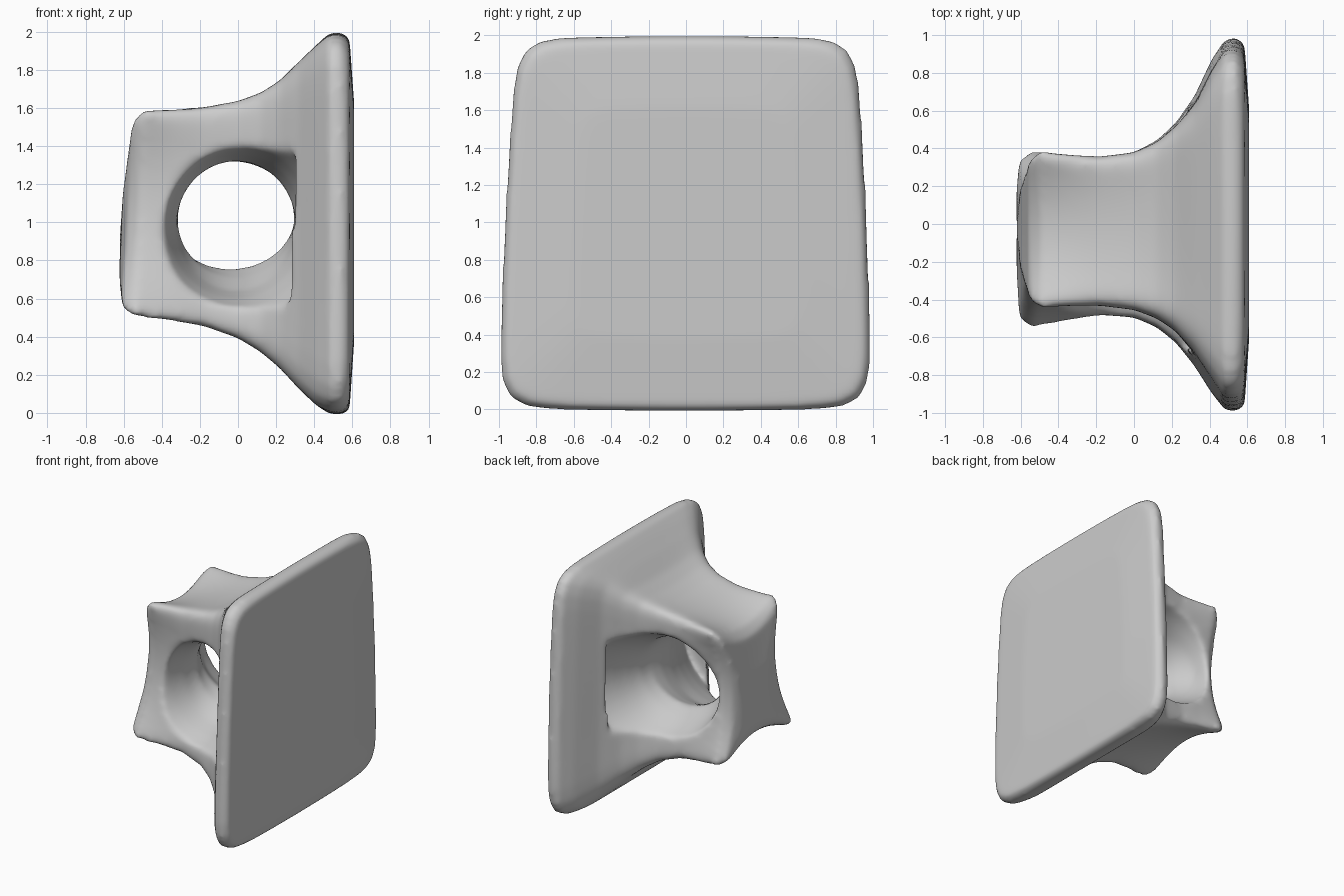
import bpy, bmesh, math

if "Cube" in bpy.data.objects:
    bpy.data.objects.remove(bpy.data.objects["Cube"])


def loft(name, rings, tips):
    """Skin a list of equal-length point rings and close both ends to tip points."""
    bm = bmesh.new()
    rows = [[bm.verts.new(p) for p in ring] for ring in rings]
    n = len(rows[0])
    for a, b in zip(rows, rows[1:]):
        for i in range(n):
            j = (i + 1) % n
            bm.faces.new((a[i], a[j], b[j], b[i]))
    for row, tip in zip((rows[0], rows[-1]), tips):
        v = bm.verts.new(tip)
        for i in range(n):
            bm.faces.new((row[i], row[(i + 1) % n], v))
    bmesh.ops.recalc_face_normals(bm, faces=bm.faces)
    me = bpy.data.meshes.new(name)
    bm.to_mesh(me)
    bm.free()
    ob = bpy.data.objects.new(name, me)
    bpy.context.collection.objects.link(ob)
    return ob


def section(x, yb0, yb1, yt0, yt1, z0, z1, sag, lean, steps=16, rounding=3):
    """Four-cornered cross-section, sides pulled inward by sag, corners rounded."""
    corners = [(yb0, z0), (yb1, z0), (yt1, z1), (yt0, z1)]
    inward = [(0, 1), (-1, 0), (0, -1), (1, 0)]
    pts = []
    for k in range(4):
        (ya, za), (yb, zb) = corners[k], corners[(k + 1) % 4]
        for i in range(steps):
            t = i / steps
            s = sag * 4 * t * (1 - t)
            pts.append((ya + (yb - ya) * t + inward[k][0] * s,
                        za + (zb - za) * t + inward[k][1] * s))
    n = len(pts)
    for _ in range(rounding):
        pts = [tuple((pts[i - 1][c] + 2 * pts[i][c] + pts[(i + 1) % n][c]) / 4
                     for c in (0, 1)) for i in range(n)]
    return [(x + lean * (z - 1), y, z) for y, z in pts]


# Flared body: x, bottom y range, top y range, z range, side sag, lean
stations = [
    (-0.61, -0.26, 0.20, -0.24, 0.20, 0.68, 1.18, 0.05, 0.04),
    (-0.585, -0.55, 0.38, -0.44, 0.39, 0.50, 1.58, 0.16, 0.06),
    (-0.52, -0.60, 0.43, -0.48, 0.43, 0.46, 1.64, 0.15, 0.05),
    (-0.35, -0.55, 0.40, -0.46, 0.40, 0.45, 1.63, 0.10, 0.02),
    (-0.18, -0.51, 0.38, -0.45, 0.38, 0.43, 1.63, 0.06, 0),
    (0.00, -0.52, 0.40, -0.47, 0.40, 0.37, 1.66, 0.05, 0),
    (0.12, -0.57, 0.46, -0.51, 0.45, 0.30, 1.70, 0.04, 0),
    (0.22, -0.65, 0.55, -0.57, 0.53, 0.22, 1.76, 0.03, 0),
    (0.32, -0.77, 0.69, -0.67, 0.63, 0.12, 1.85, 0.01, 0),
    (0.41, -0.91, 0.88, -0.80, 0.80, 0.04, 1.93, 0, 0),
    (0.48, -0.99, 0.98, -0.90, 0.90, 0.01, 1.98, -0.015, 0),
    (0.54, -1.00, 0.99, -0.90, 0.91, 0.01, 1.98, -0.02, 0),
    (0.585, -0.96, 0.95, -0.87, 0.87, 0.04, 1.94, -0.03, 0),
    (0.61, -0.60, 0.60, -0.55, 0.55, 0.40, 1.60, -0.02, 0),
]
body = loft("flared_bracket", [section(*s) for s in stations],
            [(-0.62, -0.02, 0.92), (0.61, 0, 1)])

# Through-hole, flared at the front, spreading sideways at the back:
# y, centre x, centre z, radii
bore = [
    (-0.66, -0.01, 0.98, 0.50, 0.50), (-0.50, -0.01, 0.98, 0.42, 0.43),
    (-0.36, -0.01, 0.98, 0.36, 0.38), (-0.22, -0.01, 0.98, 0.315, 0.34),
    (-0.08, -0.01, 1.02, 0.305, 0.31), (0.05, -0.04, 1.04, 0.34, 0.28),
    (0.16, -0.08, 1.03, 0.38, 0.32), (0.28, -0.08, 1.03, 0.41, 0.38),
    (0.40, -0.07, 1.03, 0.44, 0.43), (0.60, -0.05, 1.03, 0.50, 0.50),
]
rings = [[(cx + rx * math.cos(a), y, cz + rz * math.sin(a))
          for a in (2 * math.pi * i / 40 for i in range(40))]
         for y, cx, cz, rx, rz in bore]
cutter = loft("hole_cutter", rings, [(0, -0.66, 0.98), (0, 0.60, 1.03)])
cutter.hide_render = True
cutter.hide_set(True)

# Cut the hole, then melt everything into one soft surface
cut = body.modifiers.new("hole", "BOOLEAN")
cut.operation = "DIFFERENCE"
cut.solver = "EXACT"
cut.object = cutter
mesh = body.modifiers.new("even_mesh", "REMESH")
mesh.mode = "VOXEL"
mesh.voxel_size = 0.02
mesh.use_smooth_shade = True
soft = body.modifiers.new("soften", "SMOOTH")
soft.factor = 0.5
soft.iterations = 12
